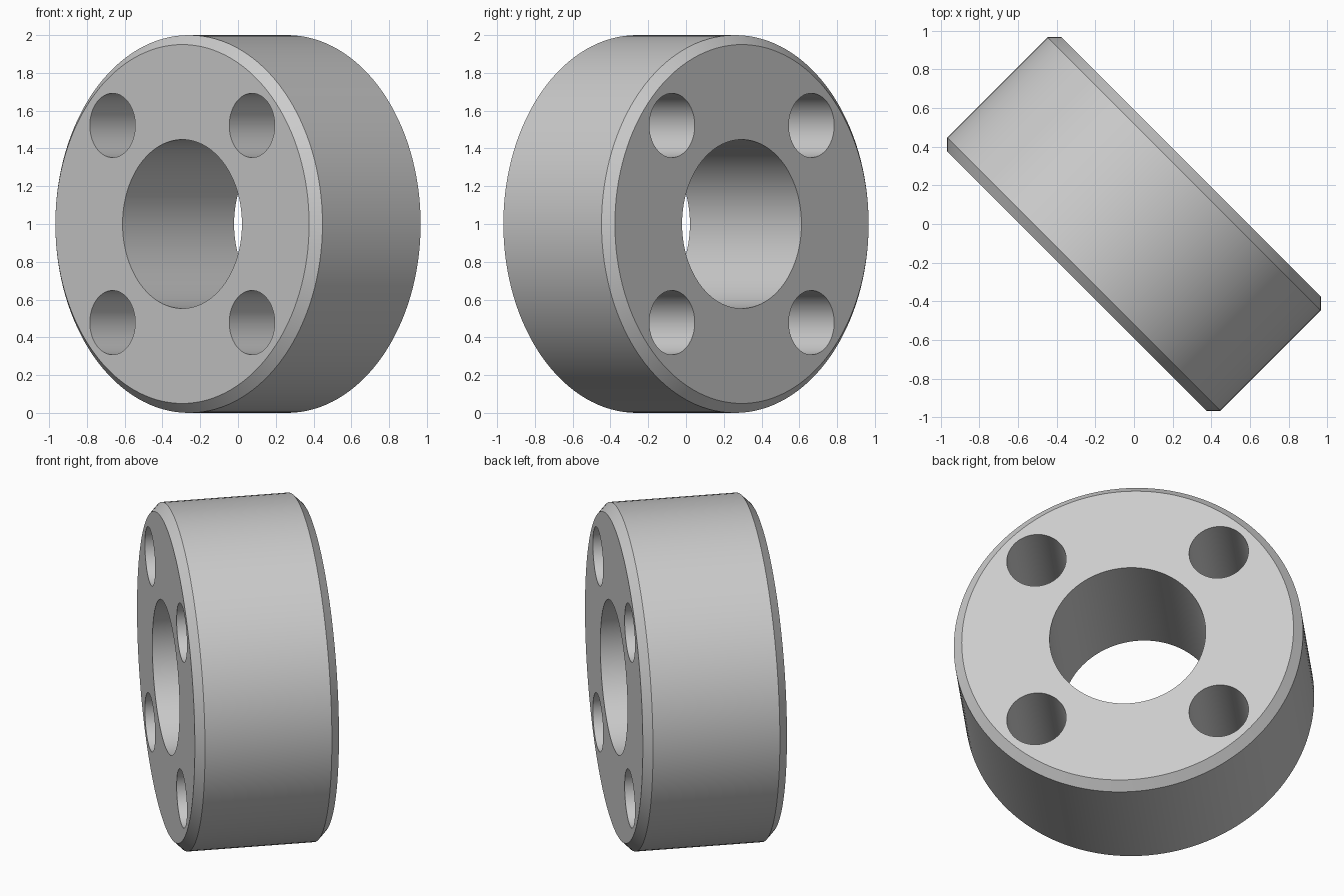
import bpy
import math
from mathutils import Matrix, Vector

cube = bpy.data.objects.get("Cube")
if cube:
    bpy.data.objects.remove(cube, do_unlink=True)

RADIUS, HALF, CHAMFER = 1.0, 0.4175, 0.05
BORE, HOLE, HOLE_OFFSET = 0.447, 0.17, 0.522
SEGMENTS = 128


def make_material(name, rgb):
    mat = bpy.data.materials.new(name)
    mat.use_nodes = True
    colour = (*rgb, 1.0)
    mat.diffuse_color = colour
    mat.node_tree.nodes["Principled BSDF"].inputs["Base Color"].default_value = colour
    return mat


def lathe(name, profile, segments):
    """Revolve a closed (radius, height) profile about local z."""
    n = len(profile)
    verts, faces = [], []
    for i in range(segments):
        a = math.tau * i / segments
        verts += [(r * math.cos(a), r * math.sin(a), z) for r, z in profile]
        j = (i + 1) % segments
        for k in range(n):
            m = (k + 1) % n
            faces.append((i * n + k, j * n + k, j * n + m, i * n + m))
    mesh = bpy.data.meshes.new(name)
    mesh.from_pydata(verts, [], faces)
    obj = bpy.data.objects.new(name, mesh)
    bpy.context.collection.objects.link(obj)
    return obj


# Chamfered ring with a central bore
ring = lathe("flange_ring", [
    (BORE, -HALF), (RADIUS - CHAMFER, -HALF), (RADIUS, CHAMFER - HALF),
    (RADIUS, HALF - CHAMFER), (RADIUS - CHAMFER, HALF), (BORE, HALF)], SEGMENTS)
ring.data.materials.append(make_material("light_grey_metal", (0.6, 0.6, 0.6)))

# Four bolt holes cut through the ring
for sx in (-1, 1):
    for sy in (-1, 1):
        bpy.ops.mesh.primitive_cylinder_add(
            vertices=64, radius=HOLE, depth=HALF * 3,
            location=(sx * HOLE_OFFSET, sy * HOLE_OFFSET, 0))
        cutter = bpy.context.object
        cutter.name = "bolt_hole_cutter"
        cutter.hide_render = True
        cut = ring.modifiers.new("bolt_hole", 'BOOLEAN')
        cut.operation = 'DIFFERENCE'
        cut.solver = 'EXACT'
        cut.object = cutter
        bpy.context.view_layer.objects.active = ring
        bpy.ops.object.modifier_apply(modifier=cut.name)
        bpy.data.objects.remove(cutter, do_unlink=True)

# Stand the ring on its rim, its axis turned halfway between x and y
side = Vector((1, -1, 0)).normalized()
up = Vector((0, 0, 1))
axis = side.cross(up) * -1
turn = Matrix((up, side, up.cross(side))).transposed().to_4x4()
ring.data.transform(Matrix.Translation((0, 0, RADIUS)) @ turn)

# Smooth the round walls, keep the rims sharp
bpy.ops.object.select_all(action='DESELECT')
ring.select_set(True)
bpy.context.view_layer.objects.active = ring
bpy.ops.object.shade_smooth_by_angle(angle=math.radians(30))
